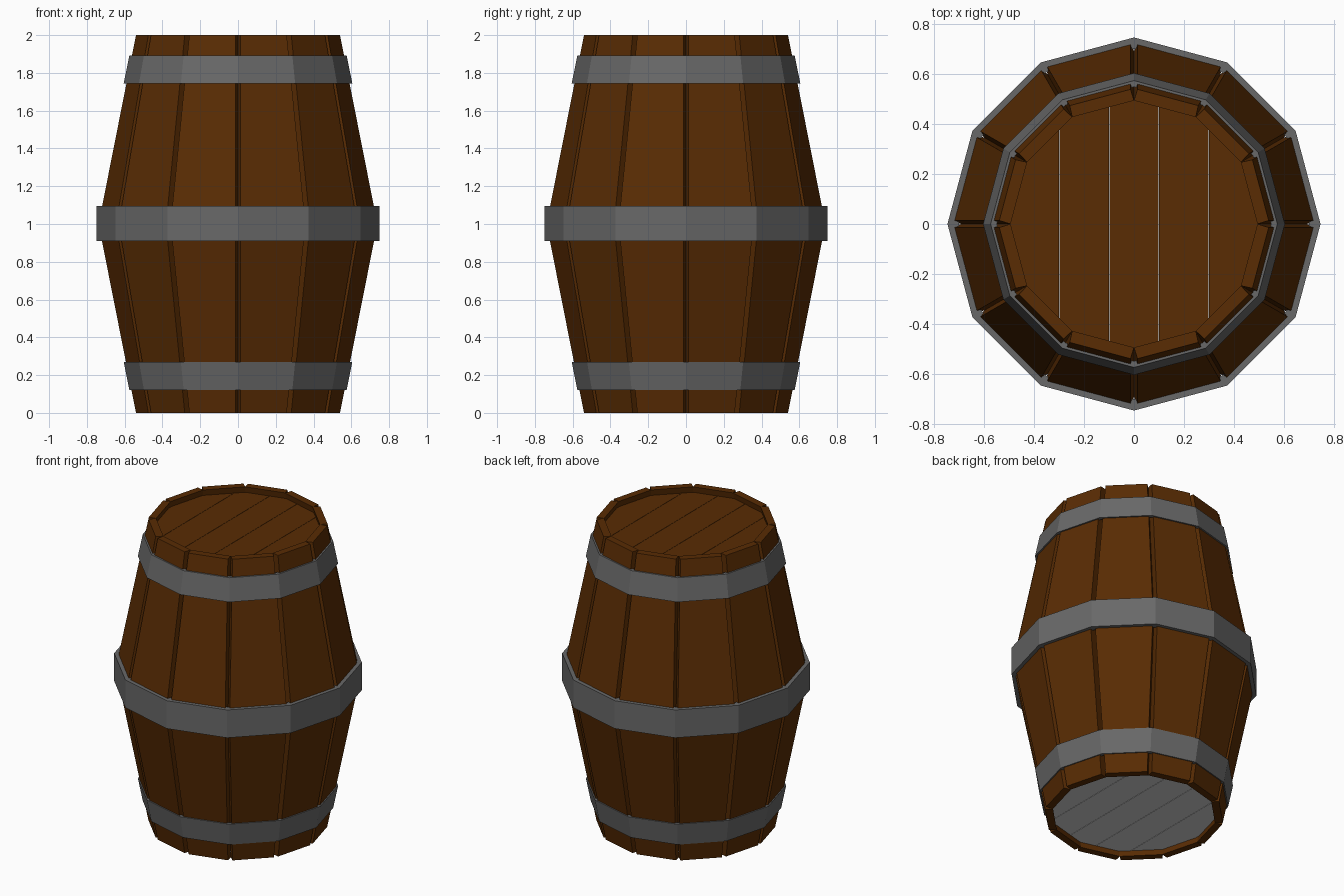
import bpy, bmesh
from math import pi, cos, sin
from mathutils import Vector

if "Cube" in bpy.data.objects:
    bpy.data.objects.remove(bpy.data.objects["Cube"])

SIDES = 12
STEP = 2 * pi / SIDES


def material(name, color):
    m = bpy.data.materials.new(name)
    m.use_nodes = True
    m.diffuse_color = (*color, 1)
    m.node_tree.nodes["Principled BSDF"].inputs["Base Color"].default_value = (*color, 1)
    return m


wood = material("brown wood", (0.1, 0.025, 0.001))
iron = material("grey iron", (0.14, 0.14, 0.14))
pale = material("pale grey", (0.62, 0.62, 0.62))


def finish(name, bm, mat):
    bmesh.ops.recalc_face_normals(bm, faces=bm.faces)
    mesh = bpy.data.meshes.new(name)
    bm.to_mesh(mesh)
    bm.free()
    mesh.materials.append(mat)
    obj = bpy.data.objects.new(name, mesh)
    bpy.context.collection.objects.link(obj)
    return obj


def polar(r, a, z, shift=0):
    """Point at radius r and angle a, moved sideways by shift."""
    return Vector((r * cos(a) - shift * sin(a), r * sin(a) + shift * cos(a), z))


def skin(bm, rings, cyclic=False):
    """Join equal point loops into a capped or closed tube."""
    loops = [[bm.verts.new(p) for p in ring] for ring in rings]
    n = len(loops[0])
    pairs = list(zip(loops, loops[1:]))
    if cyclic:
        pairs.append((loops[-1], loops[0]))
    else:
        bm.faces.new(loops[0])
        bm.faces.new(loops[-1])
    for a, b in pairs:
        for i in range(n):
            j = (i + 1) % n
            bm.faces.new((a[i], a[j], b[j], b[i]))


# Staves: bowed boards with a V groove between neighbours
def stave(index):
    a, b = index * STEP, (index + 1) * STEP
    rings = []
    for z, r in ((0, 0.54), (1, 0.738), (2, 0.54)):
        inner = r - 0.045
        rings.append([polar(r, a, z, 0.014), polar(r, b, z, -0.014),
                      polar(inner, b, z), polar(inner, a, z)])
    bm = bmesh.new()
    skin(bm, rings)
    finish(f"stave_{index + 1}", bm, wood)


for i in range(SIDES):
    stave(i)


# Hoops: faceted rings with a thin wall
def hoop(name, z0, r0, z1, r1, wall):
    section = ((r0, z0), (r1, z1), (r1 - wall, z1), (r0 - wall, z0))
    bm = bmesh.new()
    skin(bm, [[polar(r, i * STEP, z) for r, z in section] for i in range(SIDES)], cyclic=True)
    finish(name, bm, iron)


hoop("lower_hoop", 0.12, 0.575, 0.27, 0.605, 0.025)
hoop("middle_hoop", 0.91, 0.748, 1.095, 0.748, 0.045)
hoop("upper_hoop", 1.745, 0.605, 1.893, 0.575, 0.025)


# Heads: round lids cut into five planks
def head(name, z, thickness, radius, mat):
    bm = bmesh.new()
    for k in range(-2, 3):
        part = bmesh.new()
        part.faces.new([part.verts.new(polar(radius, i * STEP, z)) for i in range(SIDES)])
        for side in (-1, 1):
            bmesh.ops.bisect_plane(part, geom=part.verts[:] + part.edges[:] + part.faces[:],
                                   plane_co=(0.2 * k + side * 0.099, 0, 0),
                                   plane_no=(side, 0, 0), clear_outer=True)
        extruded = bmesh.ops.extrude_face_region(part, geom=part.faces[:])["geom"]
        bmesh.ops.translate(part, vec=(0, 0, thickness),
                            verts=[g for g in extruded if isinstance(g, bmesh.types.BMVert)])
        bmesh.ops.recalc_face_normals(part, faces=part.faces)
        mesh = bpy.data.meshes.new("plank")
        part.to_mesh(mesh)
        part.free()
        bm.from_mesh(mesh)
        bpy.data.meshes.remove(mesh)
    finish(name, bm, mat)


head("top_head", 1.93, 0.03, 0.505, wood)
head("bottom_head", 0.04, 0.03, 0.505, pale)
